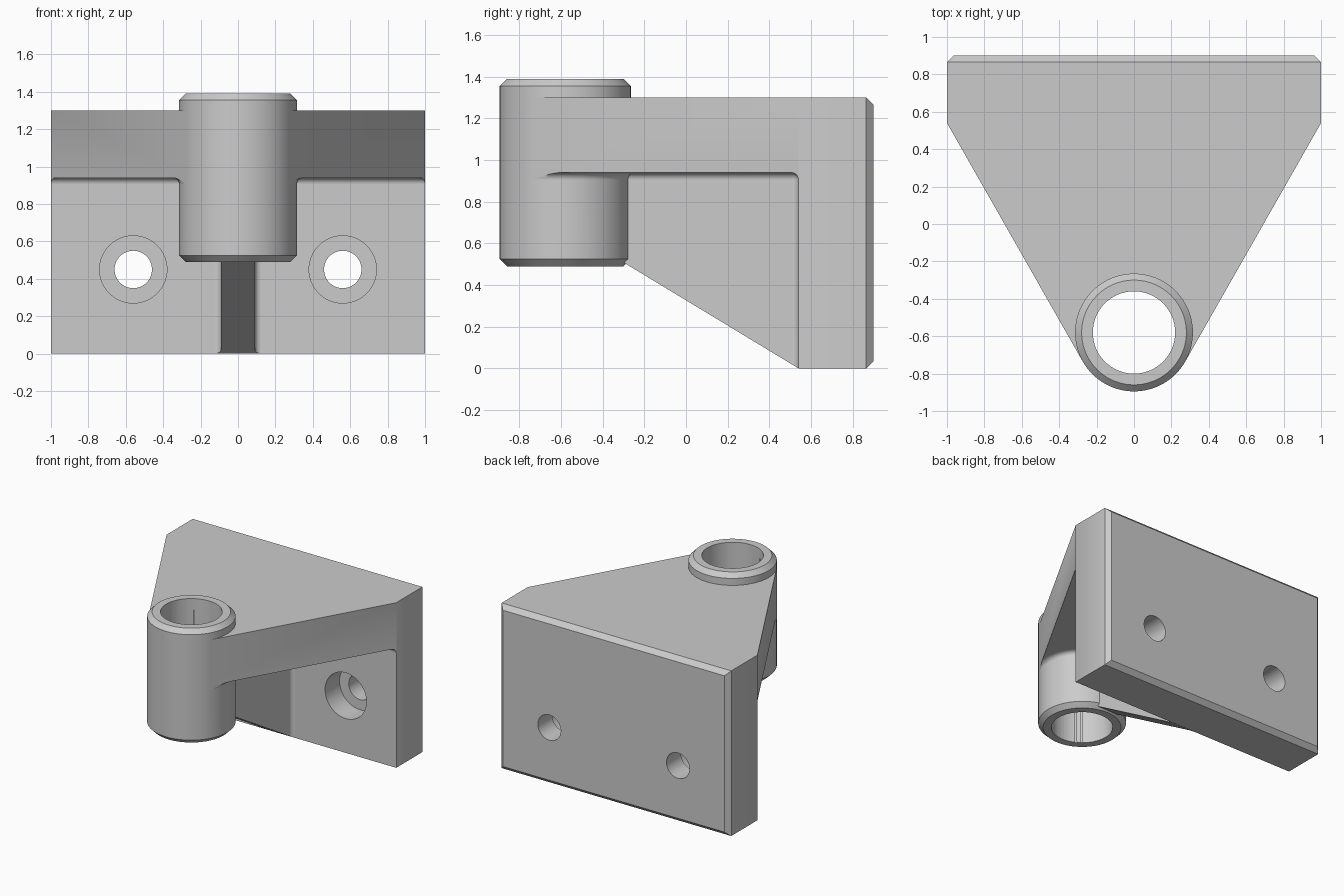
import bpy, bmesh
from math import pi, sin, cos, radians, hypot, atan2, acos
from mathutils import Matrix, Vector

if "Cube" in bpy.data.objects:
    bpy.data.objects.remove(bpy.data.objects["Cube"])

HUB_Y, HUB_R, FILLET = -0.58, 0.315, 0.035


def finish(name, bm):
    bmesh.ops.recalc_face_normals(bm, faces=bm.faces)
    mesh = bpy.data.meshes.new(name)
    bm.to_mesh(mesh)
    bm.free()
    ob = bpy.data.objects.new(name, mesh)
    bpy.context.collection.objects.link(ob)
    return ob


def prism(points, offset):
    bm = bmesh.new()
    face = bm.faces.new([bm.verts.new(p) for p in points])
    out = bmesh.ops.extrude_face_region(bm, geom=[face])
    moved = [g for g in out["geom"] if isinstance(g, bmesh.types.BMVert)]
    bmesh.ops.translate(bm, verts=moved, vec=offset)
    bmesh.ops.recalc_face_normals(bm, faces=bm.faces)
    return bm


def lathe(name, profile, n=96):
    # closed (radius, z) profile revolved about the hub axis
    bm = bmesh.new()
    rings = [[bm.verts.new((r * cos(2 * pi * i / n), HUB_Y + r * sin(2 * pi * i / n), z))
              for r, z in profile] for i in range(n)]
    m = len(profile)
    for i in range(n):
        a, b = rings[i], rings[(i + 1) % n]
        for j in range(m):
            k = (j + 1) % m
            bm.faces.new((a[j], b[j], b[k], a[k]))
    return finish(name, bm)


def cylinder(name, r, depth, matrix, n=64):
    bm = bmesh.new()
    bmesh.ops.create_cone(bm, cap_ends=True, segments=n, radius1=r, radius2=r,
                          depth=depth, matrix=matrix)
    return finish(name, bm)


def combine(target, tool, operation):
    mod = target.modifiers.new("join", 'BOOLEAN')
    mod.operation, mod.solver, mod.object = operation, 'EXACT', tool
    bpy.context.view_layer.objects.active = target
    bpy.ops.object.modifier_apply(modifier=mod.name)
    bpy.data.objects.remove(tool)


# Plan outline: wall block with sides tangent to the hub
dx, dy = 1.0, 0.54 - HUB_Y
ang = atan2(dy, dx) - acos(HUB_R / hypot(dx, dy))
tx, ty = HUB_R * cos(ang), HUB_Y + HUB_R * sin(ang)
outline = [(-1, 0.9), (-1, 0.54), (-tx, ty), (tx, ty), (1, 0.54), (1, 0.9)]

# Body with chamfered rear edges
bm = prism([(x, y, 0) for x, y in outline], (0, 0, 1.3))
rear = [e for e in bm.edges if all(v.co.y > 0.89 for v in e.verts)]
bmesh.ops.bevel(bm, geom=rear, offset=0.035, segments=1, affect='EDGES')
bracket = finish("hinge_bracket", bm)

# Pockets under the arm, one each side of the rib, with filleted corners
for s in (-1, 1):
    bm = bmesh.new()
    bmesh.ops.create_cube(bm, size=1, matrix=Matrix.Translation((s * 1.045, -0.73, -0.03))
                          @ Matrix.Diagonal((1.91, 2.54, 1.94, 1)))
    corner = min(bm.verts, key=lambda v: (v.co - Vector((s * 0.09, 0.54, 0.94))).length)
    bmesh.ops.bevel(bm, geom=list(corner.link_edges), offset=FILLET, segments=5,
                    profile=0.5, affect='EDGES')
    combine(bracket, finish("pocket_cutter", bm), 'DIFFERENCE')

# Sloping underside of the rib
slope = 0.605
bm = prism([(-0.3, y, z) for y, z in ((0.58, -0.04 * slope), (-1, 1.54 * slope),
                                      (-1, -1), (0.58, -1))], (0.6, 0, 0))
combine(bracket, finish("slope_cutter", bm), 'DIFFERENCE')

# Hub sleeve with chamfered ends
c = 0.035
hub = lathe("hub", [(0.1, 0.49), (HUB_R - c, 0.49), (HUB_R, 0.49 + c),
                    (HUB_R, 1.39 - c), (HUB_R - c, 1.39), (0.1, 1.39)])
combine(bracket, hub, 'UNION')

# Fillet between hub and arm underside, trimmed to the arm outline
arc = [(HUB_R + FILLET * (1 - cos(radians(t))), 0.94 - FILLET * (1 - sin(radians(t))))
       for t in range(0, 91, 18)]
ring = lathe("hub_fillet", [(0.29, 0.905)] + arc + [(HUB_R + FILLET, 0.96), (0.29, 0.96)])
trim = finish("fillet_trim", prism([(x, y, 0.5) for x, y in outline], (0, 0, 0.7)))
combine(ring, trim, 'INTERSECT')
combine(bracket, ring, 'UNION')

# Pin bore
combine(bracket, cylinder("bore_cutter", 0.22, 3, Matrix.Translation((0, HUB_Y, 0.9)), 96),
        'DIFFERENCE')

# Counterbored screw holes
turn = Matrix.Rotation(pi / 2, 4, 'X')
for s in (-1, 1):
    for r, y0, y1 in ((0.1, 0.4, 1.1), (0.18, 0.4, 0.72)):
        at = Matrix.Translation((s * 0.56, (y0 + y1) / 2, 0.45))
        combine(bracket, cylinder("screw_cutter", r, y1 - y0, at @ turn), 'DIFFERENCE')

# Smooth curved surfaces, keep sharp edges
bpy.ops.object.select_all(action='DESELECT')
bracket.select_set(True)
bpy.context.view_layer.objects.active = bracket
bpy.ops.object.shade_smooth_by_angle(angle=radians(30))
weighted = bracket.modifiers.new("weighted_normals", 'WEIGHTED_NORMAL')
weighted.keep_sharp = True
